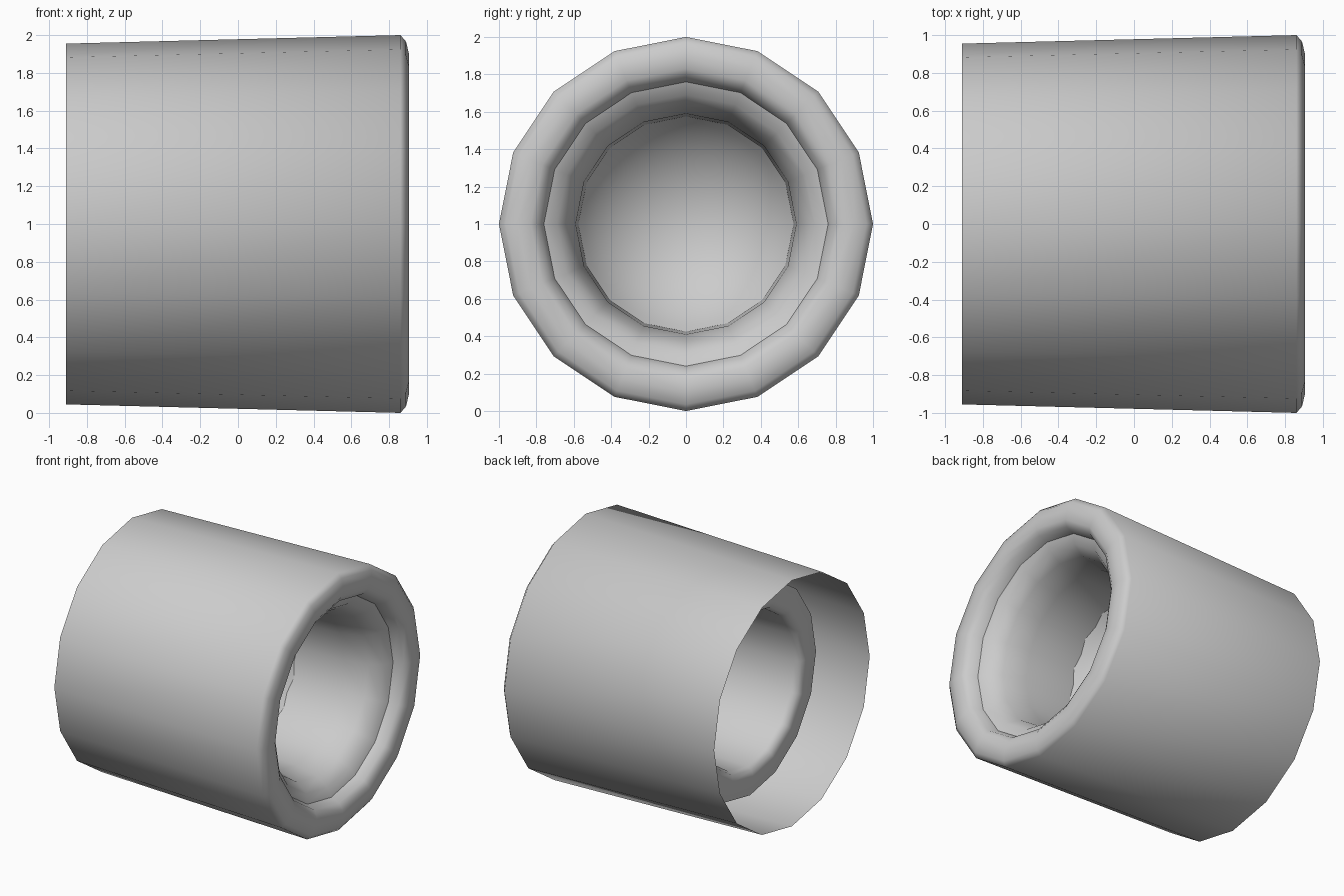
import bpy, bmesh, math

if "Cube" in bpy.data.objects:
    bpy.data.objects.remove(bpy.data.objects["Cube"])


def lathe(name, profile, sides, smooth=50):
    """Revolve (x, radius) points around the lengthwise axis at z = 1."""
    bm = bmesh.new()
    rings = []
    for x, r in profile:
        if r == 0:
            rings.append([bm.verts.new((x, 0, 1))] * sides)
        else:
            rings.append([bm.verts.new((x, r * math.sin(a), 1 + r * math.cos(a)))
                          for a in (2 * math.pi * i / sides for i in range(sides))])
    for p, q in zip(rings, rings[1:]):
        for i in range(sides):
            j = (i + 1) % sides
            corners = list(dict.fromkeys((p[i], p[j], q[j], q[i])))
            bm.faces.new(corners)
    bmesh.ops.recalc_face_normals(bm, faces=bm.faces)
    mesh = bpy.data.meshes.new(name)
    bm.to_mesh(mesh)
    bm.free()
    obj = bpy.data.objects.new(name, mesh)
    bpy.context.collection.objects.link(obj)
    bpy.ops.object.select_all(action='DESELECT')
    obj.select_set(True)
    bpy.context.view_layer.objects.active = obj
    bpy.ops.object.shade_smooth_by_angle(angle=math.radians(smooth))
    return obj


# Tapered outer shell with its rounded front lip, open at the back
lathe("outer_shell", [(-0.91, 0.955), (0.86, 1.0), (0.89, 0.965), (0.905, 0.90),
                      (0.90, 0.83), (0.87, 0.785), (0.80, 0.76)], 16, 75)

# Inner barrel: outer wall, back flange, bore and rounded mouth
lathe("inner_barrel", [(0.80, 0.76), (-0.55, 0.81), (-0.58, 0.66), (-0.56, 0.61), (-0.52, 0.59),
                       (0.12, 0.575), (0.50, 0.59), (0.68, 0.63), (0.77, 0.69), (0.80, 0.76)], 16)

# Smooth concave bowl closing the bore
depth, rim, x0 = 0.34, 0.59, 0.13
R = (rim ** 2 + depth ** 2) / (2 * depth)
top = math.asin(rim / R)
bowl = [(x0 - depth + R * (1 - math.cos(a)), R * math.sin(a))
        for a in (top * i / 8 for i in range(9))]
bowl[0] = (x0 - depth, 0)
lathe("bowl", bowl, 32)
